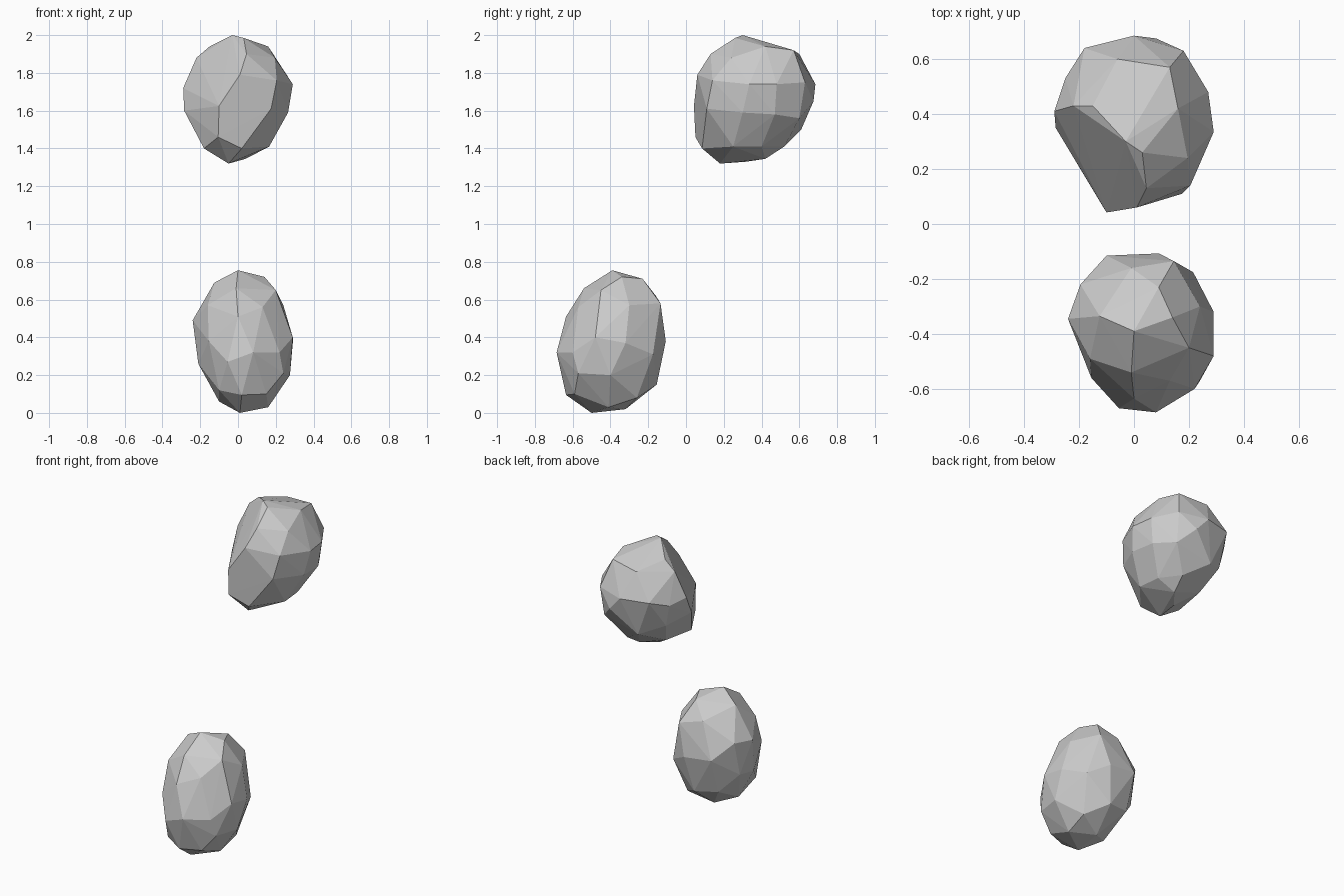
import bpy, bmesh


def rock(name, *tiers):
    """Faceted stone: convex skin over the corner points of each tier."""
    bm = bmesh.new()
    for tier in tiers:
        for p in tier:
            bm.verts.new(p)
    res = bmesh.ops.convex_hull(bm, input=bm.verts[:])
    loose = [v for v in bm.verts if not v.link_faces]
    bmesh.ops.delete(bm, geom=loose, context='VERTS')
    bmesh.ops.recalc_face_normals(bm, faces=bm.faces[:])
    me = bpy.data.meshes.new(name)
    bm.to_mesh(me)
    bm.free()
    ob = bpy.data.objects.new(name, me)
    bpy.context.collection.objects.link(ob)
    return ob


# upper stone: crown, shoulder, waist, base
rock("upper_rock",
     [(-.03, .30, 2.0), (.03, .26, 1.985), (.045, .13, 1.90), (-.15, .43, 1.94),
      (.16, .42, 1.94), (.13, .57, 1.92), (-.22, .43, 1.88), (.195, .24, 1.88),
      (-.06, .60, 1.90)],
     [(.01, .06, 1.79), (.205, .14, 1.76), (.29, .335, 1.74), (.27, .48, 1.74),
      (.18, .63, 1.75), (0, .685, 1.74), (-.18, .64, 1.74), (-.29, .41, 1.72),
      (-.25, .53, 1.70)],
     [(-.10, .042, 1.625), (.175, .11, 1.61), (.265, .30, 1.59), (.25, .47, 1.58),
      (.17, .60, 1.56), (.08, .675, 1.65), (-.08, .61, 1.50), (-.285, .35, 1.60),
      (-.22, .52, 1.56)],
     [(-.105, .05, 1.46), (.02, .085, 1.40), (.165, .25, 1.41), (.15, .40, 1.41),
      (.06, .52, 1.41), (.04, .42, 1.345), (-.05, .18, 1.32), (-.04, .32, 1.33),
      (-.18, .20, 1.40), (-.15, .42, 1.41)])

# lower stone: crown, shoulder, waist, base
rock("lower_rock",
     [(0, -.39, .755), (.14, -.34, .72), (.09, -.23, .71), (-.125, -.335, .69),
      (.20, -.45, .65), (-.01, -.54, .66), (-.01, -.16, .62)],
     [(0, -.635, .51), (-.16, -.49, .57), (.13, -.57, .56), (.24, -.30, .57),
      (.145, -.135, .58), (-.195, -.22, .50), (-.24, -.345, .49)],
     [(-.155, -.56, .38), (.08, -.685, .32), (-.055, -.67, .27), (.22, -.60, .32),
      (.29, -.48, .40), (.29, -.32, .37), (.215, -.175, .31), (.09, -.107, .38),
      (-.10, -.115, .40), (-.20, -.27, .28), (-.21, -.40, .26)],
     [(.02, -.635, .095), (.15, -.59, .10), (-.10, -.58, .12), (.24, -.57, .21),
      (.275, -.40, .20), (.17, -.26, .08), (.16, -.41, .03), (.05, -.155, .15),
      (-.10, -.19, .17), (.01, -.50, 0), (.02, -.32, .02), (-.10, -.40, .06)])
